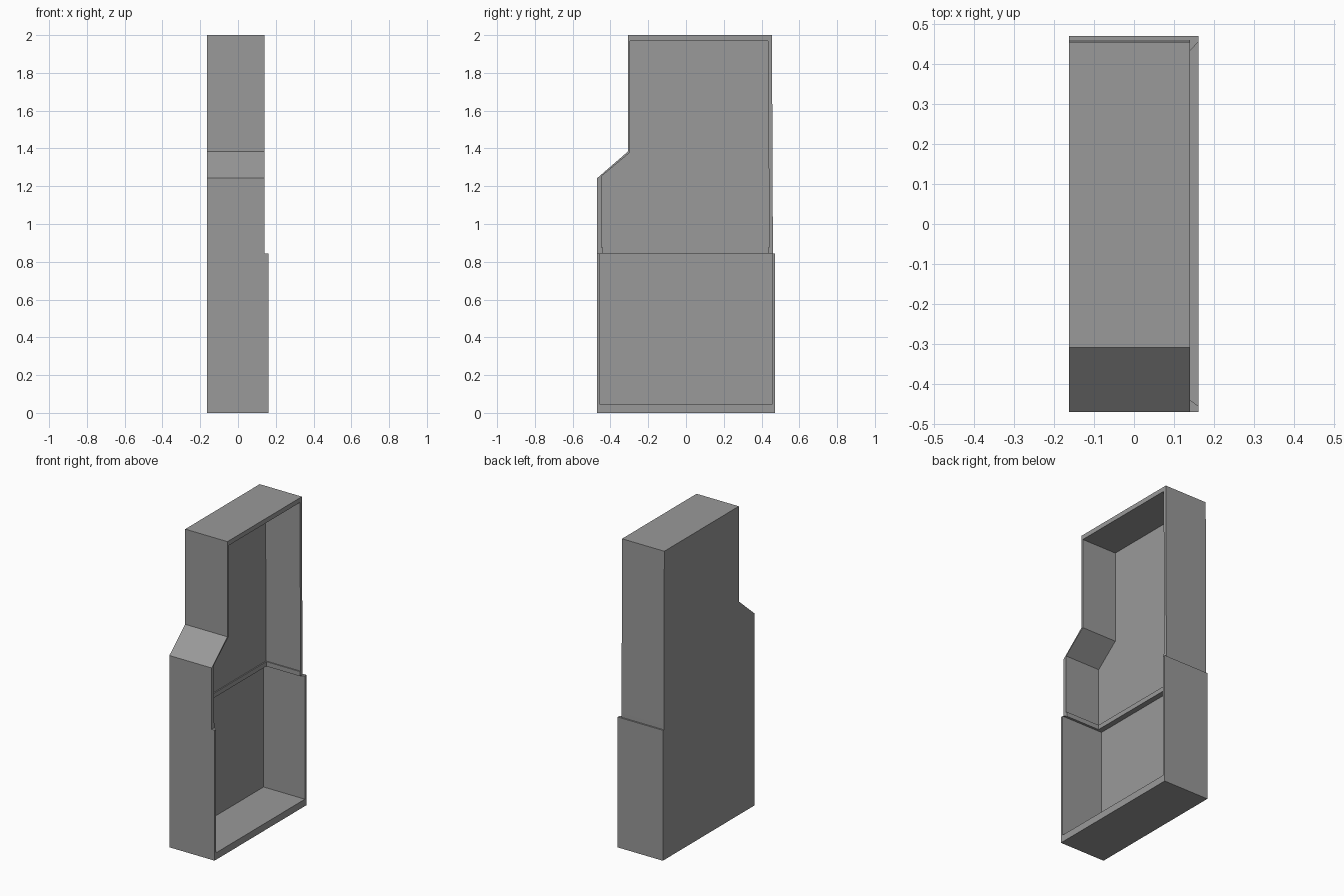
import bpy, bmesh

if "Cube" in bpy.data.objects:
    bpy.data.objects.remove(bpy.data.objects["Cube"])

BACK, RIM_LOW, RIM_UP = -0.163, 0.161, 0.14
# Depth of the recessed panels: lower, raised lip, upper
DEPTH = {"low": -0.135, "lip": -0.100, "up": -0.107}

# Matching stations round the shell: outer (y, z), inner (y, z), section
stations = [
    ((-0.47, 0.0), (-0.455, 0.045), "low"),
    ((-0.47, 0.845), (-0.455, 0.845), "low"),
    ((-0.47, 0.845), (-0.440, 0.845), "lip"),
    ((-0.47, 0.875), (-0.440, 0.875), "lip"),
    ((-0.47, 0.875), (-0.447, 0.875), "up"),
    ((-0.47, 1.243), (-0.447, 1.253), "up"),
    ((-0.308, 1.383), (-0.297, 1.378), "up"),
    ((-0.308, 2.0), (-0.297, 1.97), "up"),
    ((0.455, 2.0), (0.435, 1.97), "up"),
    ((0.46, 0.875), (0.440, 0.875), "up"),
    ((0.46, 0.875), (0.433, 0.875), "lip"),
    ((0.46, 0.845), (0.433, 0.845), "lip"),
    ((0.47, 0.845), (0.455, 0.845), "low"),
    ((0.47, 0.0), (0.455, 0.045), "low"),
]

bm = bmesh.new()


def ring(use_inner, x_of):
    """One closed loop of vertices following the outer or inner profile."""
    return [bm.verts.new((x_of(sec), *(inner if use_inner else outer)))
            for outer, inner, sec in stations]


def rim_x(sec):
    return RIM_LOW if sec == "low" else RIM_UP


# Outer wall, rim and inner wall
rings = [ring(False, lambda s: BACK), ring(False, rim_x),
         ring(True, rim_x), ring(True, DEPTH.get)]
n = len(stations)
for a, b in zip(rings, rings[1:]):
    for i in range(n):
        j = (i + 1) % n
        bm.faces.new((a[i], a[j], b[j], b[i]))

# Outside back panel
bm.faces.new(rings[0])

# Recessed panels: lower, lip underside, lip face, lip top, then upper
f = rings[3]
for i in range(4):
    bm.faces.new((f[i], f[i + 1], f[n - 2 - i], f[n - 1 - i]))
bm.faces.new(f[4:10])

bmesh.ops.remove_doubles(bm, verts=bm.verts[:], dist=0.0005)
bmesh.ops.recalc_face_normals(bm, faces=bm.faces[:])

mesh = bpy.data.meshes.new("cabinet_side_shell")
bm.to_mesh(mesh)
bm.free()

# Dark grey finish
grey = bpy.data.materials.new("dark_grey")
grey.diffuse_color = (0.32, 0.32, 0.32, 1.0)
grey.use_nodes = True
grey.node_tree.nodes["Principled BSDF"].inputs["Base Color"].default_value = grey.diffuse_color
mesh.materials.append(grey)

shell = bpy.data.objects.new("cabinet_side_shell", mesh)
bpy.context.collection.objects.link(shell)
